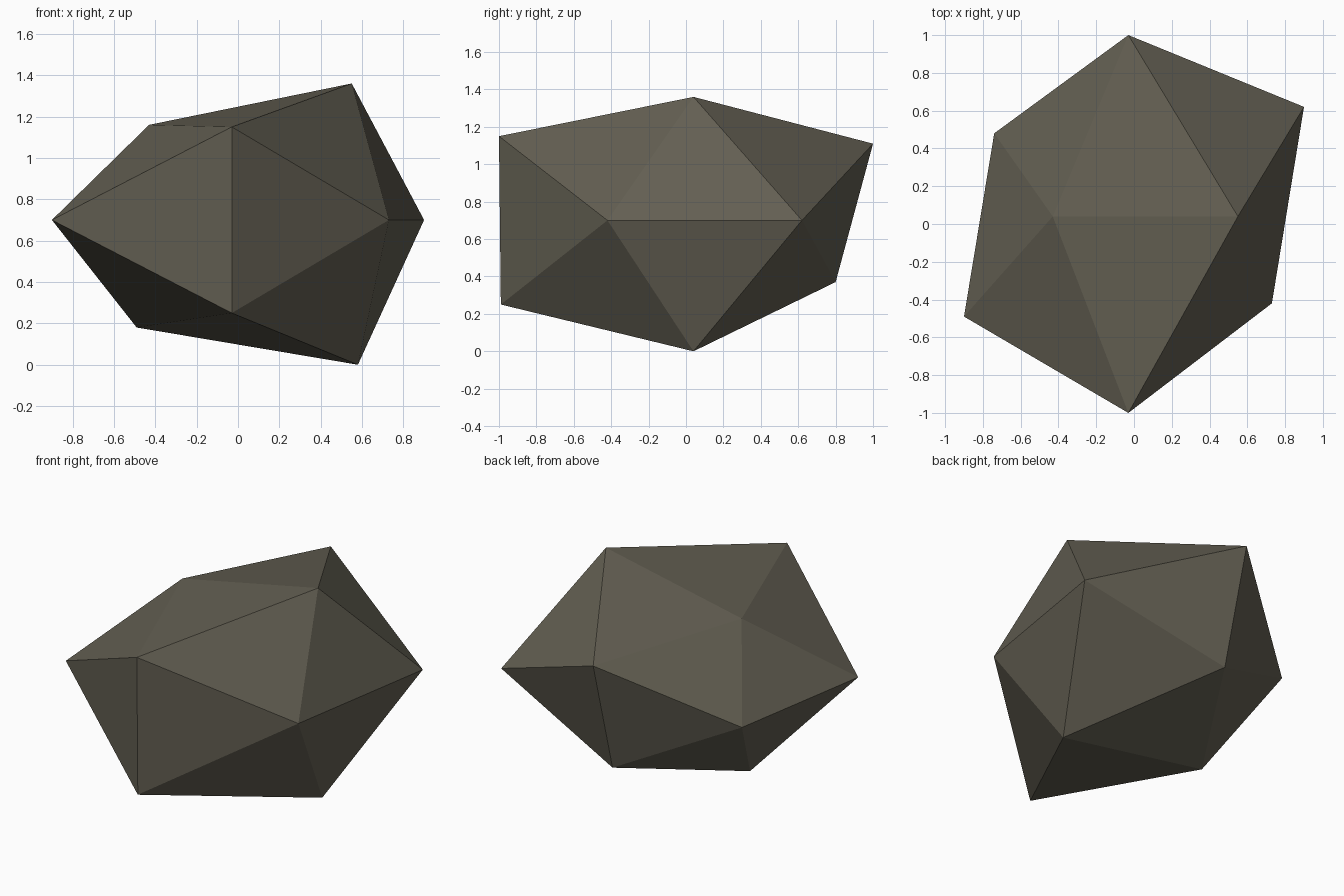
import bpy
import bmesh

cube = bpy.data.objects.get("Cube")
if cube:
    bpy.data.objects.remove(cube, do_unlink=True)

# Stone colour
stone = bpy.data.materials.new("dark_olive_stone")
stone.use_nodes = True
colour = (0.125, 0.115, 0.085, 1.0)
stone.diffuse_color = colour
stone.node_tree.nodes["Principled BSDF"].inputs["Base Color"].default_value = colour

# Corners as three crossing rectangles: level, lengthwise, crosswise
corners = [
    (-0.90, -0.49, 0.70), (0.73, -0.42, 0.70), (-0.74, 0.48, 0.70), (0.90, 0.62, 0.70),
    (-0.03, -0.99, 0.25), (-0.03, -1.00, 1.15), (-0.03, 0.80, 0.37), (-0.03, 1.00, 1.11),
    (0.58, 0.04, 0.00), (0.55, 0.04, 1.36), (-0.49, 0.04, 0.18), (-0.43, 0.04, 1.16),
]

# Regular twenty-sided solid, corners in the same order
g = (1 + 5 ** 0.5) / 2
regular = [(a * g, b, 0) for b in (-1, 1) for a in (-1, 1)]
regular += [(0, a * g, b) for a in (-1, 1) for b in (-1, 1)]
regular += [(a, 0, b * g) for a in (1, -1) for b in (-1, 1)]

bm = bmesh.new()
verts = [bm.verts.new(p) for p in regular]
bmesh.ops.convex_hull(bm, input=verts)

# Pull each corner out to its uneven place
for vert, place in zip(verts, corners):
    vert.co = place
bmesh.ops.recalc_face_normals(bm, faces=bm.faces)

mesh = bpy.data.meshes.new("rock")
bm.to_mesh(mesh)
bm.free()
mesh.materials.append(stone)
rock = bpy.data.objects.new("rock", mesh)
bpy.context.collection.objects.link(rock)
